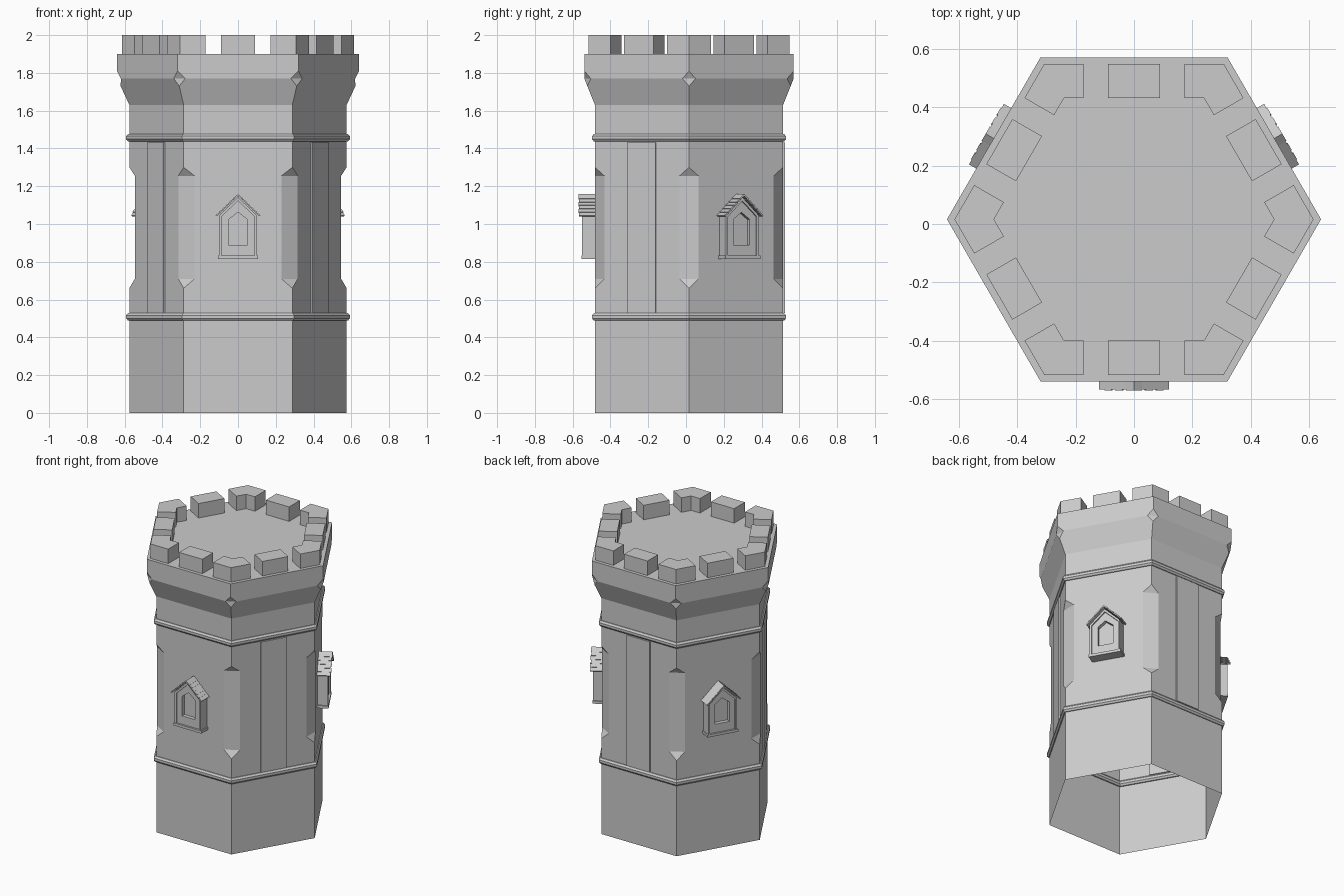
import bpy, bmesh, math
from mathutils import Matrix, Vector

if "Cube" in bpy.data.objects:
    bpy.data.objects.remove(bpy.data.objects["Cube"])

CY = 0.016            # tower axis sits slightly behind the origin
C30 = math.cos(math.pi / 6)


def finish(name, bm, turn=0.0):
    bmesh.ops.remove_doubles(bm, verts=bm.verts, dist=1e-5)
    bmesh.ops.recalc_face_normals(bm, faces=bm.faces)
    bm.transform(Matrix.Translation((0, CY, 0)) @ Matrix.Rotation(turn, 4, 'Z'))
    me = bpy.data.meshes.new(name)
    bm.to_mesh(me)
    bm.free()
    ob = bpy.data.objects.new(name, me)
    bpy.context.collection.objects.link(ob)
    return ob


def face(bm, pts):
    bm.faces.new([bm.verts.new(p) for p in pts])


def prism(bm, outline, vec):
    """Extrude a planar outline along a vector."""
    a = [Vector(p) for p in outline]
    b = [p + Vector(vec) for p in a]
    face(bm, a)
    face(bm, b)
    for i in range(len(a)):
        j = (i + 1) % len(a)
        face(bm, (a[i], a[j], b[j], b[i]))


def slab(bm, uz, d0, d1):
    """Outline in the front wall plane, from distance d0 to d1 off the axis."""
    prism(bm, [(u, -d0, z) for u, z in uz], (0, d0 - d1, 0))


def rect(u0, u1, z0, z1):
    return [(u0, z0), (u1, z0), (u1, z1), (u0, z1)]


def gable(w, z0, z1, peak):
    return [(-w, z0), (w, z0), (w, z1), (0, peak), (-w, z1)]


def frame(bm, outer, inner, d0, d1):
    """Slab with a hole; both outlines have the same point count."""
    n = len(outer)
    P = lambda uz, d: (uz[0], -d, uz[1])
    for i in range(n):
        j = (i + 1) % n
        for d in (d0, d1):
            face(bm, [P(outer[i], d), P(outer[j], d), P(inner[j], d), P(inner[i], d)])
        for s in (outer, inner):
            face(bm, [P(s[i], d0), P(s[j], d0), P(s[j], d1), P(s[i], d1)])


def corner(k, r, z, toward=0, d=0.0):
    """Hexagon corner k at radius r, slid by d toward a neighbouring corner."""
    a = Vector((r * math.cos(k * math.pi / 3), r * math.sin(k * math.pi / 3), z))
    if toward:
        q = (k + toward) * math.pi / 3
        b = Vector((r * math.cos(q), r * math.sin(q), z))
        a += (b - a).normalized() * d
    return a


# tower shell: open below, chamfered corners, flared top
R, RT, RM, D, DT = 0.575, 0.64, 0.6215, 0.0575, 0.04
bm = bmesh.new()
for k in range(6):
    def wall(p, s):
        return [corner(p, R, 0), corner(p, R, 0.66), corner(p, R, 0.71, s, D),
                corner(p, R, 1.255, s, D), corner(p, R, 1.30), corner(p, R, 1.63)]

    def flare(p, s):
        return [corner(p, R, 1.63), corner(p, RM, 1.73), corner(p, RT, 1.77, s, DT)]

    def rim(p, s):
        return [corner(p, RT, 1.77, s, DT), corner(p, RT, 1.81), corner(p, RT, 1.90)]

    for side in (wall, flare, rim):
        face(bm, side(k, 1) + side(k + 1, -1)[::-1])
    l, r = wall(k, -1), wall(k, 1)
    face(bm, (l[1], r[2], l[2]))
    face(bm, (l[2], r[2], r[3], l[3]))
    face(bm, (l[3], r[3], l[4]))
    l, r = flare(k, -1), flare(k, 1)
    face(bm, (l[1], r[2], l[2]))
    face(bm, (l[2], r[2], corner(k, RT, 1.81)))
face(bm, [corner(k, RT, 1.90) for k in range(6)])
finish("tower_shell", bm)

# rounded bands round the tower
for name, zc in (("lower_band", 0.508), ("upper_band", 1.457)):
    bm = bmesh.new()
    prof = [(0.497 + 0.016 * math.cos(t), zc + 0.02 * math.sin(t))
            for t in (math.pi / 8 + i * math.pi / 4 for i in range(8))]
    prof = [(0.497 + (a - 0.497) * 1.08, zc + (z - zc) * 1.08) for a, z in prof]
    for k in range(6):
        for i in range(8):
            (a0, z0), (a1, z1) = prof[i], prof[(i + 1) % 8]
            face(bm, [corner(k, a0 / C30, z0), corner(k + 1, a0 / C30, z0),
                      corner(k + 1, a1 / C30, z1), corner(k, a1 / C30, z1)])
    finish(name, bm)

# battlements: a block on each side and an angled block on each corner
AO, AI = 0.532, 0.415
for k in range(6):
    bm = bmesh.new()
    slab(bm, rect(-0.089, 0.089, 1.90, 2.0), AI, AO)
    finish("side_merlon", bm, k * math.pi / 3)
    bm = bmesh.new()
    ro, ri = AO / C30, AI / C30
    do, di = ro / 2 - 0.172, ri / 2 - 0.172
    prism(bm, [corner(k, ro, 1.9, -1, do), corner(k, ro, 1.9), corner(k, ro, 1.9, 1, do),
               corner(k, ri, 1.9, 1, di), corner(k, ri, 1.9), corner(k, ri, 1.9, -1, di)],
          (0, 0, 0.1))
    finish("corner_merlon", bm)

# alternating sides: pilaster strips and gabled windows
for k in range(3):
    turn = k * 2 * math.pi / 3
    bm = bmesh.new()
    slab(bm, rect(-0.087, 0.087, 0.53, 1.432), 0.487, 0.507)
    finish("pilaster_strip", bm, turn + math.pi / 3)

    # window surround, recessed panel and pane
    outer = gable(0.100, 0.83, 1.045, 1.142)
    mid = gable(0.087, 0.832, 1.040, 1.122)
    inner = gable(0.050, 0.89, 1.024, 1.062)
    bm = bmesh.new()
    frame(bm, outer, mid, 0.49, 0.566)
    frame(bm, mid, inner, 0.49, 0.556)
    finish("window_surround", bm, turn)
    bm = bmesh.new()
    slab(bm, inner, 0.49, 0.53)
    finish("window_pane", bm, turn)
    bm = bmesh.new()
    slab(bm, rect(-0.107, 0.107, 0.814, 0.832), 0.49, 0.569)
    finish("window_sill", bm, turn)

    # overlapping roof tiles, stepped down both slopes
    bm = bmesh.new()
    n = 6
    top, eave = Vector((0, 1.147)), Vector((0.110, 1.040))
    step = (eave - top) / n
    nor = Vector((-step.y, step.x)).normalized()
    for i in range(n):
        a, b = top + step * i, top + step * (i + 1.1)
        pts = [a, b + nor * 0.003, b + nor * 0.011, a + nor * 0.007]
        if i == 0:
            pts[3] = Vector((0, 1.158))
        for s in (1, -1):
            slab(bm, [(p.x * s, p.y) for p in pts], 0.49, 0.586 - 0.003 * (i % 2))
    finish("window_roof_tiles", bm, turn)
